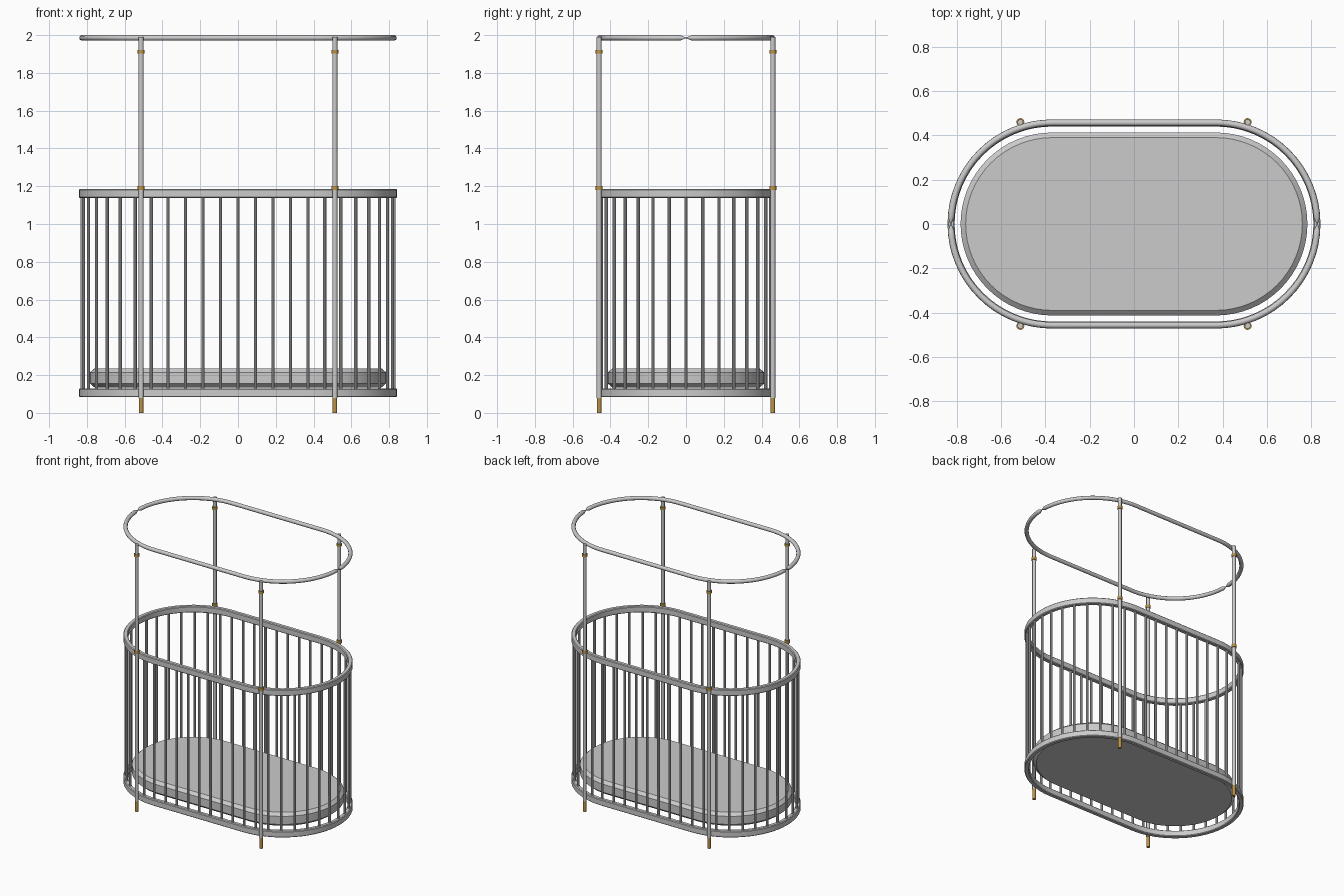
import bpy, bmesh, math

if "Cube" in bpy.data.objects:
    bpy.data.objects.remove(bpy.data.objects["Cube"], do_unlink=True)

HALF = 0.37          # half length of the straight sides


def material(name, rgb):
    m = bpy.data.materials.new(name)
    m.use_nodes = True
    m.diffuse_color = (*rgb, 1)
    m.node_tree.nodes["Principled BSDF"].inputs["Base Color"].default_value = (*rgb, 1)
    return m


grey = material("light grey", (0.6, 0.6, 0.6))
brass = material("brass", (0.5, 0.29, 0.06))


def oval(r, n=16, straight=1):
    """Points round an oval, starting at the middle of the right end."""
    quarter = [(HALF + r * math.cos(a), r * math.sin(a))
               for a in (math.pi / 2 * i / n for i in range(n + 1))]
    quarter += [(HALF * (1 - i / straight), r) for i in range(1, straight + 1)]
    half = quarter + [(-x, y) for x, y in reversed(quarter[:-1])]
    return half + [(x, -y) for x, y in reversed(half[1:-1])]


def finish(name, bm, mat):
    bmesh.ops.recalc_face_normals(bm, faces=bm.faces)
    mesh = bpy.data.meshes.new(name)
    bm.to_mesh(mesh)
    bm.free()
    mesh.materials.append(mat)
    ob = bpy.data.objects.new(name, mesh)
    bpy.context.collection.objects.link(ob)
    bpy.ops.object.select_all(action='DESELECT')
    ob.select_set(True)
    bpy.context.view_layer.objects.active = ob
    bpy.ops.object.shade_smooth_by_angle(angle=math.radians(35))
    return ob


def loft(name, profile, closed):
    """Sweep a (radius, height) profile round the oval."""
    bm = bmesh.new()
    rings = [[bm.verts.new((x, y, z)) for x, y in oval(r)] for r, z in profile]
    pairs = list(zip(rings, rings[1:]))
    if closed:
        pairs.append((rings[-1], rings[0]))
    else:
        bm.faces.new(rings[0])
        bm.faces.new(rings[-1])
    for a, b in pairs:
        for i in range(len(a)):
            j = (i + 1) % len(a)
            bm.faces.new((a[i], a[j], b[j], b[i]))
    return finish(name, bm, grey)


def rods(name, spots, r, z0, z1, mat, sides=16):
    """One object made of upright cylinders at the given spots."""
    bm = bmesh.new()
    for x, y in spots:
        made = bmesh.ops.create_cone(bm, cap_ends=True, segments=sides,
                                     radius1=r, radius2=r, depth=z1 - z0)
        bmesh.ops.translate(bm, verts=made["verts"], vec=(x, y, (z0 + z1) / 2))
    return finish(name, bm, mat)


# Flat rails with slightly softened edges
def rail(name, z0, z1, inner=0.44, outer=0.472, c=0.005):
    loft(name, [(inner, z0 + c), (inner + c, z0), (outer - c, z0), (outer, z0 + c),
                (outer, z1 - c), (outer - c, z1), (inner + c, z1), (inner, z1 - c)], True)


rail("bottom_rail", 0.083, 0.13)
rail("top_rail", 1.138, 1.185)

# Mattress with chamfered edges
loft("mattress", [(0.39, 0.135), (0.413, 0.155), (0.413, 0.215), (0.39, 0.235)], False)

# Bars evenly spaced round the oval
rods("bars", oval(0.456, 8, 4), 0.009, 0.12, 1.15, grey, 10)

# Corner posts with brass feet and collars
corners = [(sx * 0.513, sy * 0.46) for sx in (-1, 1) for sy in (-1, 1)]
rods("posts", corners, 0.013, 0.08, 1.99, grey)
rods("feet", corners, 0.012, 0.0, 0.082, brass)
rods("lower_collars", corners, 0.018, 1.18, 1.202, brass)
rods("upper_collars", corners, 0.018, 1.902, 1.922, brass)

# Round canopy hoop, pinched at the joint on each end
curve = bpy.data.curves.new("canopy_hoop", 'CURVE')
curve.dimensions = '3D'
curve.bevel_depth = 0.0145
curve.bevel_resolution = 3
curve.use_fill_caps = True
path = oval(0.457, 24)
spline = curve.splines.new('POLY')
spline.points.add(len(path) - 1)
spline.use_cyclic_u = True
for p, (x, y) in zip(spline.points, path):
    p.co = (x, y, 1.9855, 1)
    p.radius = 0.15 if abs(y) < 0.001 else 1
curve.materials.append(grey)
hoop = bpy.data.objects.new("canopy_hoop", curve)
bpy.context.collection.objects.link(hoop)
bpy.ops.object.select_all(action='DESELECT')
hoop.select_set(True)
bpy.context.view_layer.objects.active = hoop
bpy.ops.object.convert(target='MESH')
bpy.ops.object.shade_smooth_by_angle(angle=math.radians(40))
